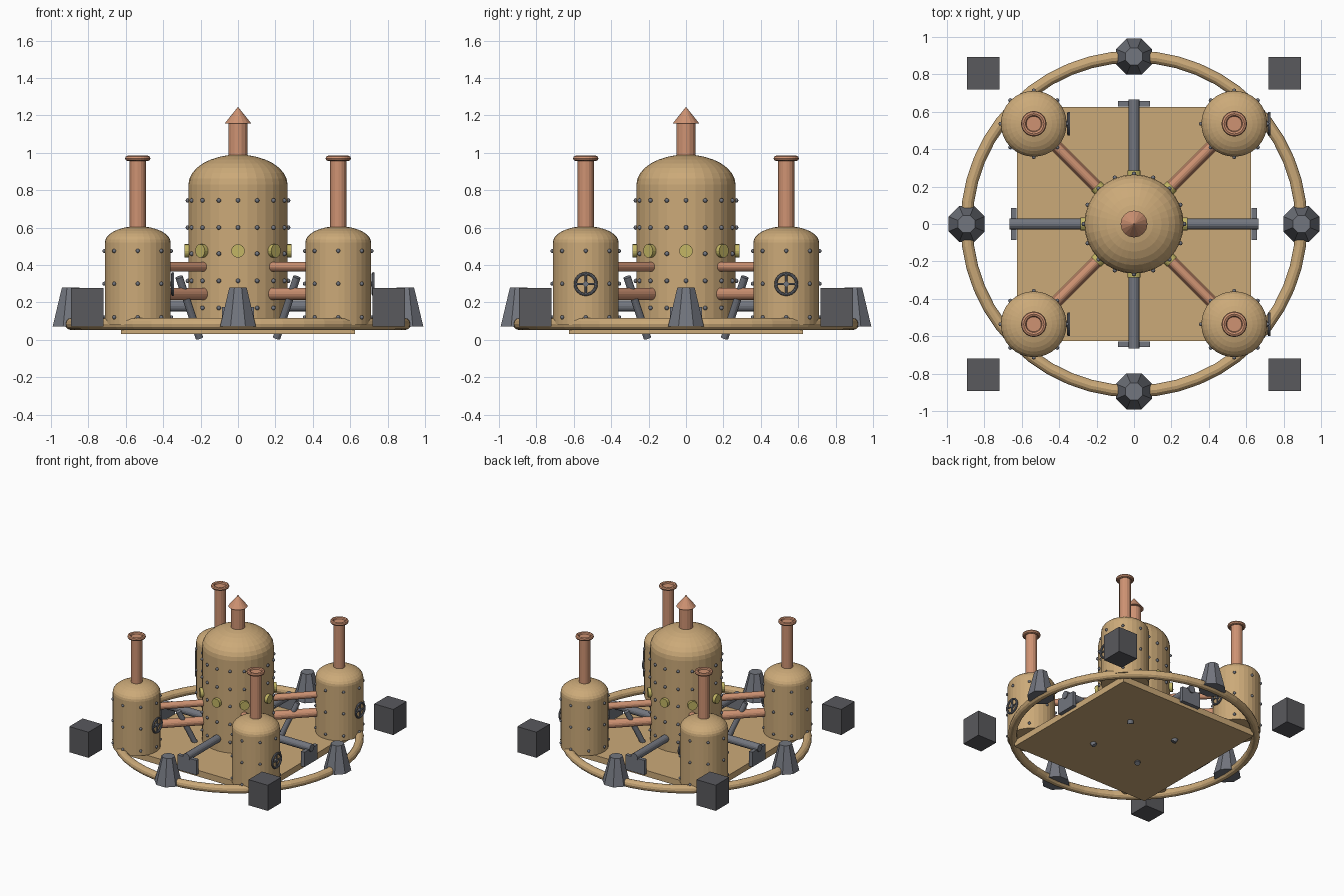
import bpy, bmesh, math
from mathutils import Vector, Matrix

if "Cube" in bpy.data.objects:
    bpy.data.objects.remove(bpy.data.objects["Cube"])

def material(name, r, g, b):
    m = bpy.data.materials.new(name)
    m.diffuse_color = (r, g, b, 1)
    m.use_nodes = True
    m.node_tree.nodes["Principled BSDF"].inputs["Base Color"].default_value = m.diffuse_color
    return m

BRASS = material("brass", .60, .40, .19)
COPPER = material("copper", .62, .29, .17)
YELLOW = material("gauge_yellow", .55, .47, .13)
IRON = material("iron", .17, .18, .21)
DARK = material("dark_iron", .10, .10, .11)

def finish(name, bm, mat, smooth=False):
    bmesh.ops.recalc_face_normals(bm, faces=bm.faces)
    me = bpy.data.meshes.new(name)
    bm.to_mesh(me)
    bm.free()
    me.materials.append(mat)
    ob = bpy.data.objects.new(name, me)
    bpy.context.collection.objects.link(ob)
    if smooth:
        for p in me.polygons:
            p.use_smooth = True
    return ob

def rod(bm, a, b, r1, r2=None, n=16, spin=0):
    # tapered cylinder between two points
    a, b = Vector(a), Vector(b)
    d = b - a
    m = (Matrix.Translation((a + b) / 2) @ d.to_track_quat('Z', 'Y').to_matrix().to_4x4()
         @ Matrix.Rotation(spin, 4, 'Z'))
    bmesh.ops.create_cone(bm, cap_ends=True, segments=n, radius1=r1,
                          radius2=r1 if r2 is None else r2, depth=d.length, matrix=m)

def box(bm, c, s):
    bmesh.ops.create_cube(bm, size=1, matrix=Matrix.Translation(c) @ Matrix.Diagonal((*s, 1)))

def torus(bm, c, R, r, n=32, k=8, axis='Z'):
    rot = Matrix.Rotation(math.pi / 2, 4, 'Y') if axis == 'X' else Matrix()
    m = Matrix.Translation(c) @ rot
    v = [[bm.verts.new(m @ Vector(((R + r * math.cos(q)) * math.cos(p),
                                   (R + r * math.cos(q)) * math.sin(p), r * math.sin(q))))
          for q in (2 * math.pi * j / k for j in range(k))]
         for p in (2 * math.pi * i / n for i in range(n))]
    for i in range(n):
        for j in range(k):
            bm.faces.new((v[i][j], v[i-1][j], v[i-1][j-1], v[i][j-1]))

def tank(bm, x, y, r, z0, z1, ztop, n=32, rings=8):
    # straight wall with an elliptical dome, as one lathe profile
    prof = [(r, z0)] + [(r * math.cos(t), z1 + (ztop - z1) * math.sin(t))
                        for t in (math.pi / 2 * i / rings for i in range(rings))]
    loops = [[bm.verts.new((x + pr * math.cos(2 * math.pi * i / n),
                            y + pr * math.sin(2 * math.pi * i / n), pz)) for i in range(n)]
             for pr, pz in prof]
    for lo, hi in zip(loops, loops[1:]):
        for i in range(n):
            bm.faces.new((lo[i-1], lo[i], hi[i], hi[i-1]))
    tip = bm.verts.new((x, y, ztop))
    for i in range(n):
        bm.faces.new((loops[-1][i-1], loops[-1][i], tip))
    bm.faces.new(loops[0])

def rivets(bm, x, y, R, zs, count, r):
    for z in zs:
        for i in range(count):
            a = 2 * math.pi * i / count
            bmesh.ops.create_uvsphere(bm, u_segments=8, v_segments=6, radius=r,
                matrix=Matrix.Translation((x + R * math.cos(a), y + R * math.sin(a), z)))

def polar(r, a, z):
    return (r * math.cos(a), r * math.sin(a), z)

AXES = [i * math.pi / 2 for i in range(4)]
DIAGS = [a + math.pi / 4 for a in AXES]
CORNERS = [(x, y) for x in (-1, 1) for y in (-1, 1)]

# square platform and surrounding ring
bm = bmesh.new(); box(bm, (0, 0, .055), (1.25, 1.25, .05)); finish("platform", bm, BRASS)
bm = bmesh.new(); torus(bm, (0, 0, .085), .895, .032, 48, 12); finish("base_ring", bm, BRASS)

# central boiler, rivets, gauges, capped chimney
bm = bmesh.new(); tank(bm, 0, 0, .265, .08, .83, .99); finish("main_boiler", bm, BRASS)
bm = bmesh.new(); rivets(bm, 0, 0, .268, (.17, .315, .46, .6, .745), 16, .012)
finish("main_boiler_rivets", bm, IRON, True)
bm = bmesh.new()
for a in AXES + DIAGS:
    rod(bm, polar(.24, a, .475), polar(.287, a, .475), .036)
finish("gauges", bm, YELLOW)
bm = bmesh.new()
rod(bm, (0, 0, .95), (0, 0, 1.16), .052)
rod(bm, (0, 0, 1.155), (0, 0, 1.245), .072, 0)
finish("main_chimney", bm, COPPER)

# corner boilers with chimneys and valve wheels
D = .536
tanks, riv, chim, wheel = (bmesh.new() for _ in range(4))
for sx, sy in CORNERS:
    x, y = sx * D, sy * D
    tank(tanks, x, y, .176, .08, .52, .607)
    rivets(riv, x, y, .178, (.12, .3, .475), 8, .011)
    rod(chim, (x, y, .58), (x, y, .97), .043)
    torus(chim, (x, y, .97), .054, .014, 24, 8)
    w = x + .187
    torus(wheel, (w, y, .298), .056, .008, 24, 8, 'X')
    rod(wheel, (w, y - .055, .298), (w, y + .055, .298), .006, n=8)
    rod(wheel, (w, y, .243), (w, y, .353), .006, n=8)
    rod(wheel, (x + .165, y, .298), (w + .006, y, .298), .014, n=12)
finish("corner_boilers", tanks, BRASS)
finish("corner_boiler_rivets", riv, IRON, True)
finish("corner_chimneys", chim, COPPER)
finish("valve_wheels", wheel, IRON)

# steam pipes and slanted braces on the diagonals
pipes, brace = bmesh.new(), bmesh.new()
for a in DIAGS:
    rod(pipes, polar(.24, a, .39), polar(.64, a, .39), .026)
    rod(pipes, polar(.24, a, .245), polar(.64, a, .245), .033)
    rod(brace, polar(.292, a, .01), polar(.445, a, .335), .021, n=12)
finish("steam_pipes", pipes, COPPER)
finish("slanted_braces", brace, IRON)

# horizontal struts with end plates, and tapered feet
strut, plate, foot = (bmesh.new() for _ in range(3))
for a in AXES:
    rod(strut, polar(.22, a, .18), polar(.665, a, .18), .03)
    c, s = abs(math.cos(a)), abs(math.sin(a))
    box(plate, polar(.642, a, .115), (.03 * c + .17 * s, .17 * c + .03 * s, .12))
    rod(foot, polar(.895, a, .07), polar(.895, a, .28), .104, .05, 8, math.pi / 8)
finish("struts", strut, IRON)
finish("strut_plates", plate, IRON)
finish("tapered_feet", foot, IRON)

# loose corner blocks
bm = bmesh.new()
for sx, sy in CORNERS:
    box(bm, (sx * .806, sy * .806, .174), (.172, .172, .208))
finish("corner_blocks", bm, DARK)
